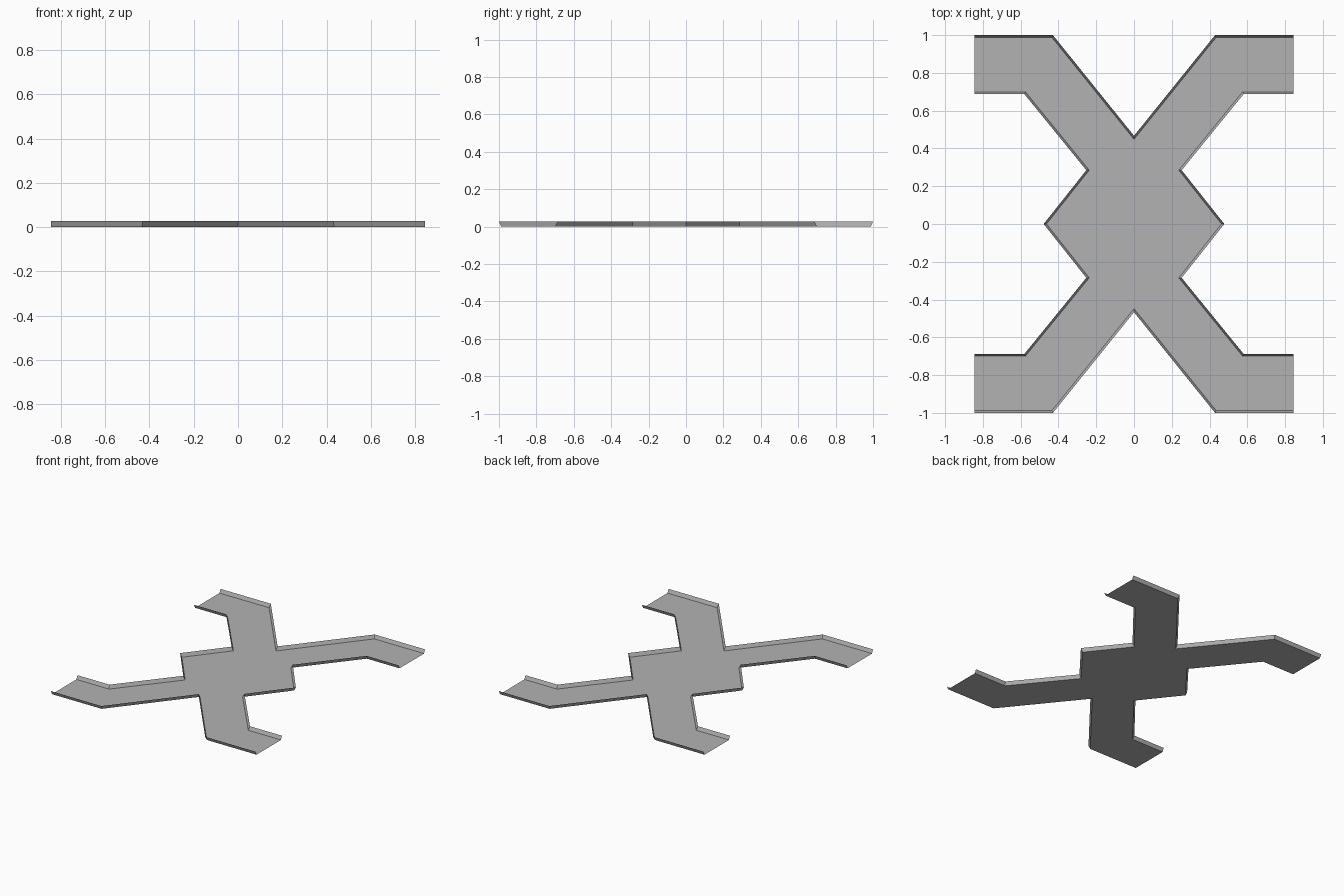
import bpy
import bmesh
from mathutils import Vector

cube = bpy.data.objects.get("Cube")
if cube:
    bpy.data.objects.remove(cube, do_unlink=True)

FLARE = 0.012    # how far the rim leans outward
HEIGHT = 0.027

grey = bpy.data.materials.new("light_grey")
grey.use_nodes = True
colour = (0.45, 0.45, 0.45, 1)
grey.diffuse_color = colour
grey.node_tree.nodes["Principled BSDF"].inputs["Base Color"].default_value = colour

# Clockwise edges of one quarter; first and last points only steer the mitred corners
outer_edge = [(-0.435, 0.988), (0, 0.448), (0.435, 0.988), (0.845, 0.988), (1.2, 0.988)]
inner_edge = [(1.2, 0.70), (0.845, 0.70), (0.575, 0.70), (0.237, 0.285), (0.463, 0), (0.237, -0.285)]


def flared(chain):
    """Move each inner point of the chain outward along its mitre."""
    pts = [Vector(p) for p in chain]
    result = []
    for a, b, c in zip(pts, pts[1:], pts[2:]):
        d1, d2 = (b - a).normalized(), (c - b).normalized()
        n1, n2 = Vector((-d1.y, d1.x)), Vector((-d2.y, d2.x))
        result.append(b + (n1 + n2) * FLARE / (1 + n1.dot(n2)))
    return result


def mirrored_object(name, bm):
    """Make an object from a quarter and mirror it to all four sides."""
    mesh = bpy.data.meshes.new(name)
    bm.to_mesh(mesh)
    bm.free()
    mesh.materials.append(grey)
    obj = bpy.data.objects.new(name, mesh)
    bpy.context.collection.objects.link(obj)
    mirror = obj.modifiers.new("four_sides", 'MIRROR')
    mirror.use_axis = (True, True, False)
    mirror.merge_threshold = 0.0005


# Flat crossing floor
bm = bmesh.new()
outline = [(0, 0)] + outer_edge[1:-1] + inner_edge[1:-1]
face = bm.faces.new([bm.verts.new((x, y, 0)) for x, y in outline])
face.normal_update()
if face.normal.z < 0:
    face.normal_flip()
mirrored_object("crossing_floor", bm)

# Leaning rims along the edges, left open at the arm ends
for name, chain in (("outer_rim", outer_edge), ("inner_rim", inner_edge)):
    bm = bmesh.new()
    low = [bm.verts.new((x, y, 0)) for x, y in chain[1:-1]]
    high = [bm.verts.new((p.x, p.y, HEIGHT)) for p in flared(chain)]
    for i in range(len(low) - 1):
        bm.faces.new((low[i + 1], low[i], high[i], high[i + 1]))
    mirrored_object(name, bm)
